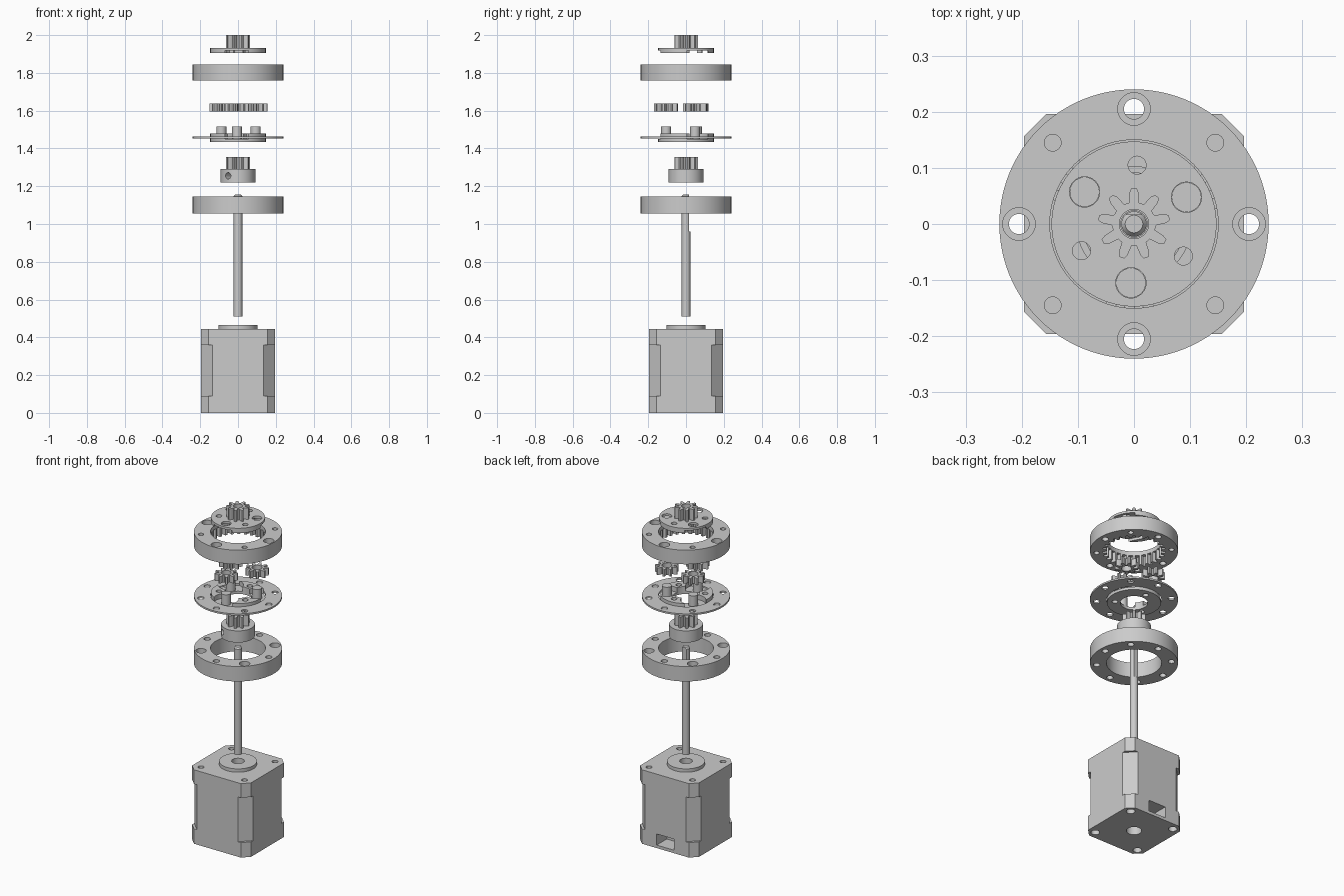
import bpy, bmesh
from math import sin, cos, pi, radians
from mathutils import Matrix

if "Cube" in bpy.data.objects:
    bpy.data.objects.remove(bpy.data.objects["Cube"])


def circle(r, x=0, y=0, n=48):
    return [(x + r * cos(2 * pi * i / n), y + r * sin(2 * pi * i / n)) for i in range(n)]


def circles(r, dist, angles, n=32):
    return [circle(r, dist * cos(radians(a)), dist * sin(radians(a)), n) for a in angles]


def rect(x0, x1, y0, y1):
    return [(x0, y0), (x1, y0), (x1, y1), (x0, y1)]


def gear(teeth, root, tip, x=0, y=0, phase=90):
    """Outline of a spur gear, one tooth centred on the phase angle."""
    shape = [(-.34, 0), (-.27, .3), (-.21, .7), (-.1, 1), (.1, 1), (.21, .7), (.27, .3), (.34, 0)]
    pts = []
    for i in range(teeth):
        for f, h in shape:
            a = radians(phase) + 2 * pi * (i + f) / teeth
            r = root + (tip - root) * h
            pts.append((x + r * cos(a), y + r * sin(a)))
    return pts


def prism(name, loops, z0, z1, taper=1, matrix=None):
    """Extrude each closed outline from z0 to z1."""
    bm = bmesh.new()
    for loop in loops:
        lo = [bm.verts.new((x, y, z0)) for x, y in loop]
        hi = [bm.verts.new((x * taper, y * taper, z1)) for x, y in loop]
        bm.faces.new(lo[::-1])
        bm.faces.new(hi)
        for i in range(len(loop)):
            j = (i + 1) % len(loop)
            bm.faces.new((lo[i], lo[j], hi[j], hi[i]))
    bmesh.ops.recalc_face_normals(bm, faces=bm.faces)
    if matrix:
        bmesh.ops.transform(bm, matrix=matrix, verts=bm.verts)
    me = bpy.data.meshes.new(name)
    bm.to_mesh(me)
    bm.free()
    ob = bpy.data.objects.new(name, me)
    bpy.context.collection.objects.link(ob)
    return ob


def boolean(ob, op, loops, z0, z1, **kw):
    tool = prism("cutter", loops, z0, z1, **kw)
    tool.hide_render = True
    mod = ob.modifiers.new("bool", 'BOOLEAN')
    mod.operation, mod.object, mod.solver = op, tool, 'EXACT'
    bpy.context.view_layer.objects.active = ob
    bpy.ops.object.modifier_apply(modifier=mod.name)
    bpy.data.objects.remove(tool)


def cut(ob, loops, z0, z1, **kw):
    boolean(ob, 'DIFFERENCE', loops, z0, z1, **kw)


def add(ob, loops, z0, z1, **kw):
    boolean(ob, 'UNION', loops, z0, z1, **kw)


AXES, DIAG = (0, 90, 180, 270), (45, 135, 225, 315)
PLANETS, LEGS = (27, 147, 267), (87, 207, 327)
ORBIT, BOLT = .105, .205

# Motor: chamfered block, deeper corner chamfers between the end caps
H, C, D = .196, .04, .06
motor = prism("motor_body", [[(H, -H + C), (H, H - C), (H - C, H), (-H + C, H),
                              (-H, H - C), (-H, -H + C), (-H + C, -H), (H - C, -H)]], 0, .445)
cut(motor, [[(sx * (H + .01), sy * (H - D - .01)), (sx * (H + .01), sy * (H + .01)),
             (sx * (H - D - .01), sy * (H + .01))] for sx in (1, -1) for sy in (1, -1)], .09, .36)
add(motor, [circle(.103)], .43, .465)
cut(motor, [circle(.035)], .38, .5)
cut(motor, circles(.016, .205, DIAG), .39, .5)
cut(motor, circles(.024, .212, DIAG), -.05, .03)
cut(motor, [circle(.042)], -.05, .05)
cut(motor, [rect(-.058, .058, .10, .25)], .018, .085)

# Shaft with a flat on the back of its upper part
shaft = prism("motor_shaft", [circle(.0225)], .51, 1.147)
add(shaft, [circle(.0225)], 1.147, 1.156, taper=.7)
cut(shaft, [rect(-.05, .05, .017, .05)], .96, 1.2)

# Lower mounting ring, counterbored on the diagonals
lower = prism("mounting_ring", [circle(.24, n=96)], 1.055, 1.145)
cut(lower, [circle(.15, n=96)], 1, 1.2)
cut(lower, circles(.018, BOLT, AXES + DIAG), 1, 1.2)
cut(lower, circles(.029, BOLT, DIAG), 1.105, 1.2)

# Sun gear on a hub with a set screw hole
sun = prism("sun_gear", [circle(.092)], 1.22, 1.29)
add(sun, [gear(9, .039, .064)], 1.25, 1.355)
cut(sun, [circle(.0235)], 1.2, 1.4)
cut(sun, [circle(.017, n=24)], 0, .13, matrix=Matrix.Translation((0, 0, 1.255))
    @ Matrix.Rotation(radians(-35), 4, 'Z') @ Matrix.Rotation(pi / 2, 4, 'X'))

# Thin spacer plate
plate = prism("spacer_plate", [circle(.24, n=96)], 1.452, 1.462)
cut(plate, [circle(.15, n=96)], 1.4, 1.5)
cut(plate, circles(.018, BOLT, AXES + DIAG), 1.4, 1.5)


# Planet carrier halves: a disc with three legs left between the planet pockets
def carrier(name, z0, z1, pocket0, pocket1, middle):
    ob = prism(name, [circle(.147, n=96)], z0, z1)
    for loop in circles(.069, ORBIT, PLANETS, 48) + [circle(middle)]:
        cut(ob, [loop], pocket0, pocket1)
    cut(ob, circles(.016, ORBIT, LEGS), z0 - .1, z1 + .1)
    return ob


base = carrier("carrier_base", 1.435, 1.48, 1.451, 1.5, .075)
cut(base, [circle(.075)], 1.4, 1.5)
add(base, circles(.0265, ORBIT, PLANETS), 1.443, 1.515)

# Planet gears
for i, (a, ph) in enumerate(zip(PLANETS, (27, 147, 267))):
    x, y = ORBIT * cos(radians(a)), ORBIT * sin(radians(a))
    g = prism(f"planet_gear_{i + 1}", [gear(9, .039, .064, x, y, ph)], 1.595, 1.637)
    cut(g, [circle(.0275, x, y)], 1.5, 1.7)

# Ring gear: internal teeth below a plain lip, counterbored on the axes
ring = prism("ring_gear", [circle(.24, n=96)], 1.76, 1.845)
cut(ring, [circle(.15, n=96)], 1.7, 1.9)
cut(ring, [gear(27, .149, .172)], 1.7, 1.82)
cut(ring, circles(.018, BOLT, AXES), 1.7, 1.9)
cut(ring, circles(.015, BOLT, DIAG), 1.7, 1.9)
cut(ring, circles(.029, BOLT, AXES), 1.81, 1.9)

# Output carrier with its gear on top and slots across the legs
top = carrier("output_carrier", 1.904, 1.933, 1.8, 1.919, .064)
for a in LEGS:
    cut(top, [rect(.086, .119, -.2, .2)], 1.8, 1.919, matrix=Matrix.Rotation(radians(a), 4, 'Z'))
cut(top, circles(.027, ORBIT, PLANETS), 1.8, 2)
add(top, [gear(9, .039, .064)], 1.925, 2)
cut(top, [circle(.026)], 1.8, 2.1)

# Smooth the round walls, keep edges crisp
for ob in list(bpy.context.scene.objects):
    bpy.ops.object.select_all(action='DESELECT')
    ob.select_set(True)
    bpy.context.view_layer.objects.active = ob
    bpy.ops.object.shade_smooth_by_angle(angle=radians(25))
